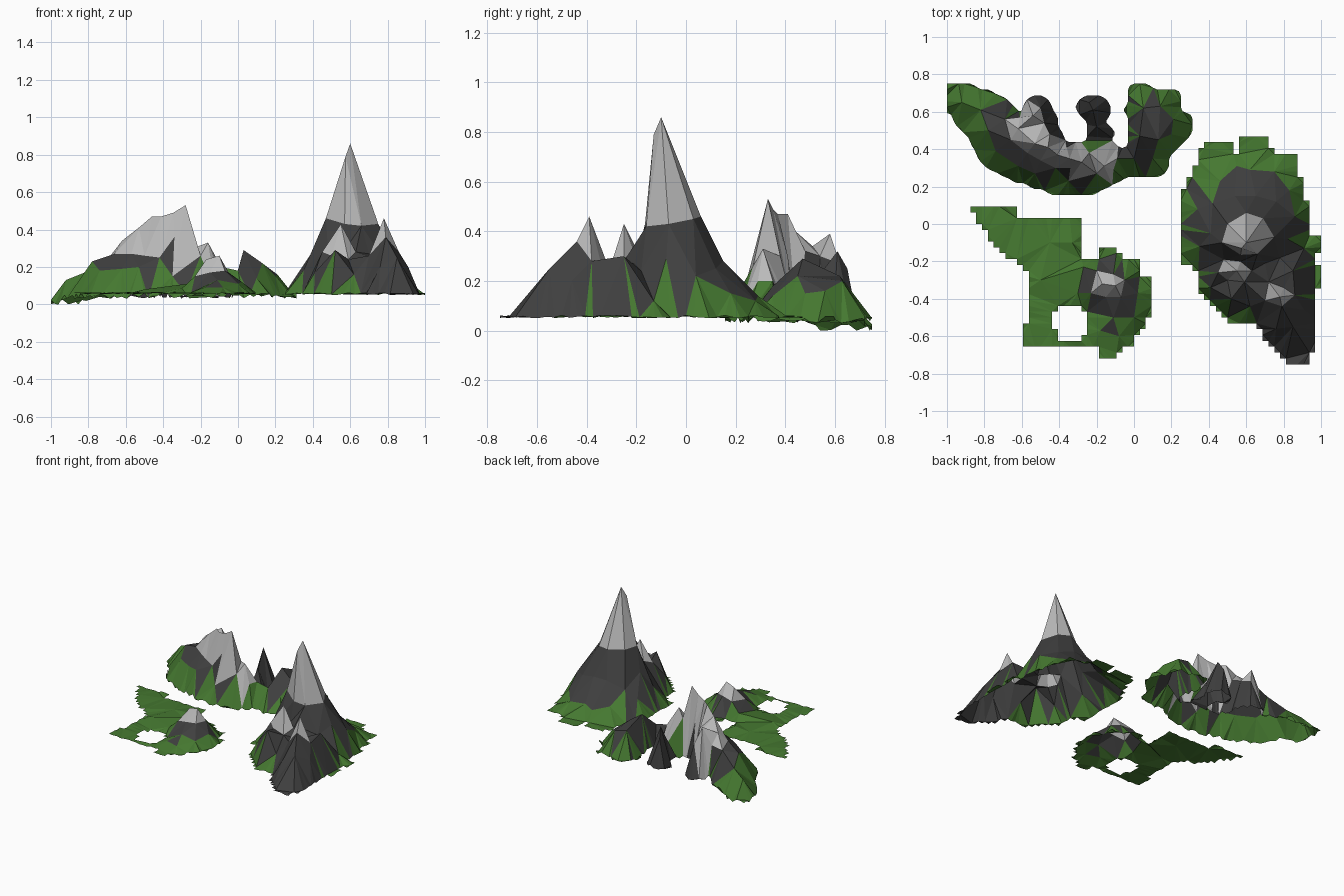
import bpy, random
from math import floor
from mathutils import Vector
from mathutils.geometry import delaunay_2d_cdt

random.seed(4)
CELL = 1 / 32


def material(name, colour):
    m = bpy.data.materials.new(name)
    m.diffuse_color = (*colour, 1)
    return m


MATS = [material("grass", (0.06, 0.19, 0.03)),
        material("rock", (0.05, 0.05, 0.05)),
        material("snow", (0.5, 0.5, 0.5))]


def inside(x, y, rings):
    """Even-odd test, so a second ring makes a hole."""
    odd = False
    for ring in rings:
        for (ax, ay), (bx, by) in zip(ring, ring[1:] + ring[:1]):
            if (ay > y) != (by > y) and x < ax + (y - ay) * (bx - ax) / (by - ay):
                odd = not odd
    return odd


def island(name, rings, summits, slopes, bare, base, jitter, bare_chance, soften=0):
    # Stepped shoreline: the border of all grid cells inside the outline
    cells = {(i, j) for i in range(-32, 32) for j in range(-32, 32)
             if inside((i + .5) * CELL, (j + .5) * CELL, rings)}
    index, pts, edges = {}, [], []

    def corner(c):
        if c not in index:
            index[c] = len(pts)
            x, y = c[0] * CELL, c[1] * CELL
            z = base + random.uniform(-jitter, jitter)
            if x < -0.8 and y > 0.5:
                z = max(0, z - 0.035)
            pts.append((x, y, z))
        return index[c]

    for i, j in sorted(cells):
        for n, a, b in (((i, j - 1), (i, j), (i + 1, j)),
                        ((i + 1, j), (i + 1, j), (i + 1, j + 1)),
                        ((i, j + 1), (i + 1, j + 1), (i, j + 1)),
                        ((i - 1, j), (i, j + 1), (i, j))):
            if n not in cells:
                edges.append((corner(a), corner(b)))
    peak0 = len(pts) + len(slopes)
    pts += slopes + summits

    # Triangulated terrain skin
    res = delaunay_2d_cdt([Vector(p[:2]) for p in pts], edges, [], 0, 1e-5)
    co, faces, orig = res[0], res[2], res[3]
    ids = [o[0] if o else 0 for o in orig]
    verts = [(v.x, v.y, pts[k][2]) for v, k in zip(co, ids)]
    keep, mats = [], []
    for f in faces:
        cx = sum(verts[v][0] for v in f) / 3
        cy = sum(verts[v][1] for v in f) / 3
        cz = sum(verts[v][2] for v in f) / 3
        if (floor(cx / CELL), floor(cy / CELL)) not in cells:
            continue
        keep.append(f)
        rocky = any((cx - x) ** 2 + (cy - y) ** 2 < r * r for x, y, r in bare)
        if any(ids[v] >= peak0 for v in f):
            mats.append(2)
        elif rocky or cz > 0.155:
            mats.append(1)
        else:
            mats.append(1 if cz > 0.1 and random.random() < bare_chance else 0)

    # Soften the steps of a rounded shoreline
    if soften:
        near = {}
        for a, b in edges:
            near.setdefault(a, []).append(b)
            near.setdefault(b, []).append(a)
        for v, k in enumerate(ids):
            if k in near and abs(pts[k][0]) < 0.98:
                mx = sum(pts[n][0] for n in near[k]) / len(near[k])
                my = sum(pts[n][1] for n in near[k]) / len(near[k])
                x, y, z = pts[k]
                verts[v] = (x + (mx - x) * soften, y + (my - y) * soften, z)

    me = bpy.data.meshes.new(name)
    me.from_pydata(verts, [], keep)
    for m in MATS:
        me.materials.append(m)
    me.polygons.foreach_set("material_index", mats)
    me.update()
    bpy.context.collection.objects.link(bpy.data.objects.new(name, me))


# Tall mountain on the right
island("tall_mountain",
       [[(.39, .44), (.53, .44), (.54, .36), (.57, .36), (.57, .47), (.70, .46), (.74, .39),
         (.89, .38), (.86, .3), (.91, .2), (.93, .05), (.93, -.05), (1.01, -.06), (1.01, -.13),
         (.95, -.2), (1.01, -.23), (1.01, -.31), (.96, -.35), (.96, -.66), (.94, -.76),
         (.85, -.76), (.78, -.7), (.68, -.6), (.66, -.54), (.55, -.54), (.45, -.48),
         (.35, -.38), (.33, -.25), (.25, -.2), (.24, .15), (.30, .25), (.35, .38)]],
       [(.60, -.10, .86), (.575, -.13, .79), (.55, -.25, .43), (.78, -.39, .46)],
       [(.47, -.10, .46), (.50, 0, .46), (.60, .06, .46), (.69, .03, .45), (.75, -.07, .43),
        (.66, -.16, .42), (.57, -.165, .43), (.48, -.19, .31), (.57, -.2, .29), (.70, -.21, .27),
        (.45, -.26, .28), (.50, -.30, .26), (.59, -.31, .24), (.63, -.25, .28),
        (.72, -.31, .25), (.70, -.41, .26), (.80, -.34, .26), (.86, -.38, .28),
        (.79, -.44, .36), (.85, -.55, .25), (.76, -.56, .2), (.91, -.46, .2),
        (.41, -.05, .30), (.35, -.12, .18), (.34, .08, .17), (.42, .11, .23), (.46, .23, .14),
        (.54, .15, .28), (.55, .31, .12), (.62, .29, .14), (.65, .15, .28), (.76, .12, .25),
        (.75, .28, .12), (.83, .18, .15), (.86, .04, .22), (.82, -.08, .29), (.85, -.25, .30),
        (.91, -.13, .12), (.78, -.18, .24), (.41, -.34, .17), (.52, -.40, .29), (.62, -.44, .16)],
       [(.86, -.6, .21), (.75, -.5, .09)], .056, .006, .4)

# Ridge at the back left
island("back_ridge",
       [[(-1.01, .73), (-.9, .76), (-.75, .7), (-.68, .66), (-.60, .60), (-.56, .69), (-.45, .67),
         (-.42, .58), (-.40, .5), (-.34, .43), (-.24, .46), (-.24, .55), (-.32, .60),
         (-.28, .70), (-.16, .70), (-.13, .62), (-.15, .53), (-.10, .48), (-.12, .43),
         (-.05, .40), (-.02, .5), (-.05, .62), (-.01, .76), (.05, .76), (.1, .72), (.27, .72),
         (.23, .62), (.31, .58), (.30, .48), (.2, .38), (.19, .27), (.05, .25), (-.05, .24),
         (-.2, .16), (-.45, .17), (-.64, .23), (-.82, .31), (-.88, .45), (-.98, .58)]],
       [(-.28, .33, .53), (-.345, .35, .49), (-.41, .37, .47), (-.46, .41, .47),
        (-.53, .43, .41), (-.54, .58, .39), (-.62, .51, .34), (-.16, .31, .33)],
       [(-.11, .29, .2), (-.2, .27, .26), (-.34, .30, .36), (-.42, .30, .25), (-.5, .34, .26),
        (-.57, .38, .27), (-.66, .45, .27), (-.69, .56, .25), (-.61, .57, .27), (-.48, .54, .3),
        (-.45, .48, .32), (-.36, .41, .3), (-.24, .38, .3), (-.09, .35, .2), (0, .35, .18),
        (.03, .47, .29), (.05, .62, .22), (.14, .63, .2), (.21, .56, .16), (.13, .45, .22),
        (.2, .48, .15), (.1, .35, .14), (-.22, .61, .32), (-.24, .65, .25), (-.2, .52, .2),
        (-.78, .5, .23), (-.74, .39, .18), (-.82, .61, .17), (-.92, .65, .13), (-.62, .31, .19),
        (-.53, .27, .2), (-.35, .23, .15), (-.5, .62, .27)],
       [(-.22, .58, .16), (-.48, .62, .12), (-.38, .48, .1), (-.08, .4, .08)],
       .045, .015, .15, .6)

# Flat land with a small hill at the front left, pierced by a pond
island("front_plain",
       [[(-.87, .09), (-.64, .09), (-.64, .05), (-.52, .03), (-.3, .04), (-.27, 0), (-.27, -.18),
         (-.2, -.18), (-.2, -.11), (-.1, -.11), (-.07, -.18), (.02, -.18), (.02, -.27), (.10, -.28),
         (.10, -.42), (.06, -.55), (0, -.63), (-.1, -.71), (-.17, -.71), (-.2, -.66), (-.6, -.67),
         (-.6, -.54), (-.57, -.54), (-.56, -.25), (-.68, -.17), (-.84, 0)],
        [(-.44, -.53), (-.39, -.62), (-.30, -.63), (-.24, -.58), (-.24, -.5), (-.28, -.43),
         (-.41, -.43)]],
       [(-.10, -.33, .26), (-.17, -.32, .24)],
       [(-.23, -.37, .15), (-.2, -.25, .17), (-.11, -.27, .18), (-.05, -.30, .17),
        (-.07, -.39, .18), (-.15, -.39, .17), (-.27, -.23, .11), (.02, -.37, .12),
        (0, -.5, .11), (-.11, -.5, .13), (-.18, -.57, .09), (-.08, -.6, .09), (-.3, -.37, .085),
        (-.33, -.1, .08), (-.45, -.1, .07), (-.5, -.3, .08)],
       [(-.13, -.34, .14), (-.06, -.45, .08)], .06, .006, .1)
